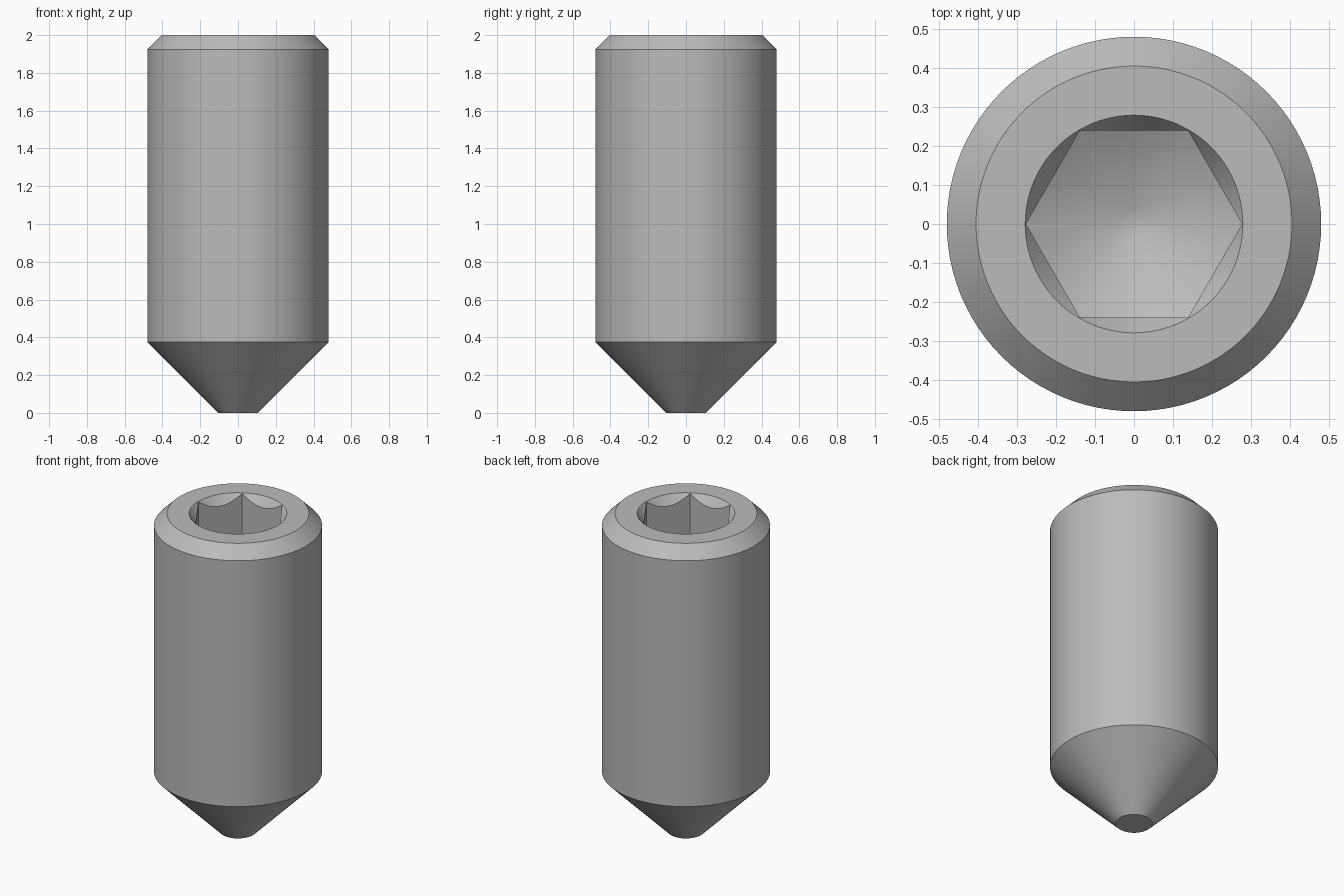
import bpy, bmesh, math

old = bpy.data.objects.get("Cube")
if old:
    bpy.data.objects.remove(old, do_unlink=True)

SIDES = 96
HEX_R = 0.24 / math.cos(math.pi / 6)   # hexagon corner radius
RIM_R = 0.279                          # countersink mouth radius

steel = bpy.data.materials.new("steel grey")
steel.use_nodes = True
grey = (0.5, 0.5, 0.5, 1)
steel.diffuse_color = grey
steel.node_tree.nodes["Principled BSDF"].inputs["Base Color"].default_value = grey


def turned(name, profile, sides=SIDES):
    """Closed solid of revolution from (radius, z) rings, bottom to top."""
    bm = bmesh.new()
    rings = [[bm.verts.new((r * math.cos(math.tau * i / sides),
                            r * math.sin(math.tau * i / sides), z))
              for i in range(sides)] for r, z in profile]
    for low, high in zip(rings, rings[1:]):
        for i in range(sides):
            j = (i + 1) % sides
            bm.faces.new((low[i], low[j], high[j], high[i]))
    bm.faces.new(rings[0][::-1])
    bm.faces.new(rings[-1])
    mesh = bpy.data.meshes.new(name)
    bm.to_mesh(mesh)
    bm.free()
    mesh.materials.append(steel)
    obj = bpy.data.objects.new(name, mesh)
    bpy.context.collection.objects.link(obj)
    return obj


def boolean(target, tool, operation):
    """Apply a boolean and discard the tool."""
    mod = target.modifiers.new(tool.name, 'BOOLEAN')
    mod.object, mod.operation, mod.solver = tool, operation, 'EXACT'
    bpy.ops.object.select_all(action='DESELECT')
    bpy.context.view_layer.objects.active = target
    target.select_set(True)
    bpy.ops.object.modifier_apply(modifier=mod.name)
    bpy.data.objects.remove(tool, do_unlink=True)


# Shank with cone point and chamfered top
body = turned("screw_body", [(0.105, 0), (0.48, 0.375), (0.48, 1.925), (0.405, 2)])

# Hexagon socket with a drilled conical floor
socket = turned("hex_socket", [(HEX_R, 1), (HEX_R, 2.1)], 6)
drill = turned("drill_point", [(0.04, 1.22), (0.32, 1.38), (0.32, 2.2)])
boolean(socket, drill, 'INTERSECT')
boolean(body, socket, 'DIFFERENCE')

# Countersunk socket mouth
slope = math.tan(math.radians(55))
sink = turned("countersink", [(RIM_R - 0.1, 2 - 0.1 * slope),
                              (RIM_R + 0.02, 2 + 0.02 * slope)])
boolean(body, sink, 'DIFFERENCE')

bpy.ops.object.shade_smooth_by_angle(angle=math.radians(35))
